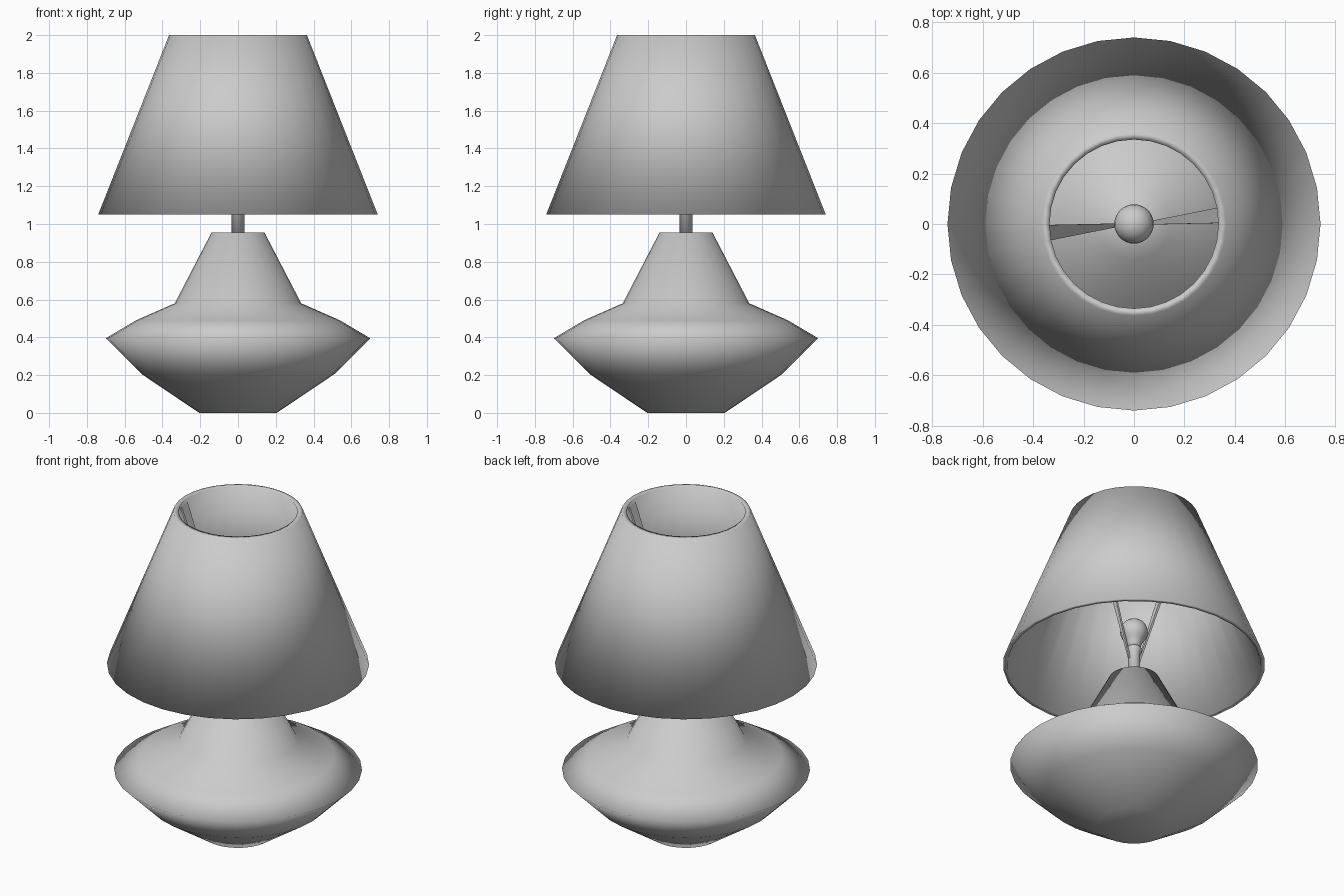
import bpy, bmesh, math
from mathutils import Matrix, Vector

if "Cube" in bpy.data.objects:
    bpy.data.objects.remove(bpy.data.objects["Cube"])

SIDES = 32


def finish(name, bm, smooth=True):
    bmesh.ops.recalc_face_normals(bm, faces=bm.faces[:])
    for f in bm.faces:
        f.smooth = smooth
    mesh = bpy.data.meshes.new(name)
    bm.to_mesh(mesh)
    bm.free()
    obj = bpy.data.objects.new(name, mesh)
    bpy.context.collection.objects.link(obj)
    return obj


def lathe(name, profile, closed=False, sides=SIDES):
    """Revolve an (r, z) profile around z."""
    bm = bmesh.new()
    pts = [bm.verts.new((r, 0, z)) for r, z in profile]
    edges = [bm.edges.new(p) for p in zip(pts, pts[1:])]
    if closed:
        edges.append(bm.edges.new((pts[-1], pts[0])))
    bmesh.ops.spin(bm, geom=pts + edges, axis=(0, 0, 1), cent=(0, 0, 0),
                   angle=2 * math.pi, steps=sides, use_merge=False)
    bmesh.ops.remove_doubles(bm, verts=bm.verts[:], dist=1e-4)
    return finish(name, bm)


# Turned base
lathe("base", [(0, 0), (0.205, 0), (0.51, 0.205), (0.70, 0.395), (0.54, 0.49),
               (0.335, 0.58), (0.14, 0.955), (0, 0.955)])

# Stem with collar below the bulb
lathe("stem", [(0, 0.94), (0.035, 0.94), (0.035, 1.12), (0.042, 1.13),
               (0.042, 1.15), (0.035, 1.16), (0, 1.16)])

# Light bulb: narrow neck flaring into a sphere
ball = [(0.078 * math.sin(a), 1.26 + 0.078 * math.cos(a))
        for a in (math.radians(d) for d in range(135, -1, -15))]
ball[-1] = (0, ball[-1][1])
lathe("bulb", [(0, 1.15), (0.035, 1.15), (0.042, 1.18)] + ball)

# Conical shade as a thin open shell
lathe("shade", [(0.74, 1.05), (0.365, 2.0), (0.335, 2.0), (0.715, 1.05)], closed=True)

# Two tapered arms from the stem up to the shade rim
for i, name in enumerate(("arm_right", "arm_left")):
    bm = bmesh.new()
    thick = Vector((0.012, 0, -0.004))
    outline = [(0.03, -0.003, 1.08), (0.03, 0.005, 1.08),
               (0.348, 0.068, 1.98), (0.348, 0.004, 1.98)]
    face = bm.faces.new([bm.verts.new(p) for p in outline])
    ext = bmesh.ops.extrude_face_region(bm, geom=[face], use_keep_orig=True)
    moved = [g for g in ext["geom"] if isinstance(g, bmesh.types.BMVert)]
    bmesh.ops.translate(bm, verts=moved, vec=thick)
    bmesh.ops.rotate(bm, verts=bm.verts[:], cent=(0, 0, 0),
                     matrix=Matrix.Rotation(math.pi * i, 3, 'Z'))
    finish(name, bm, smooth=False)
